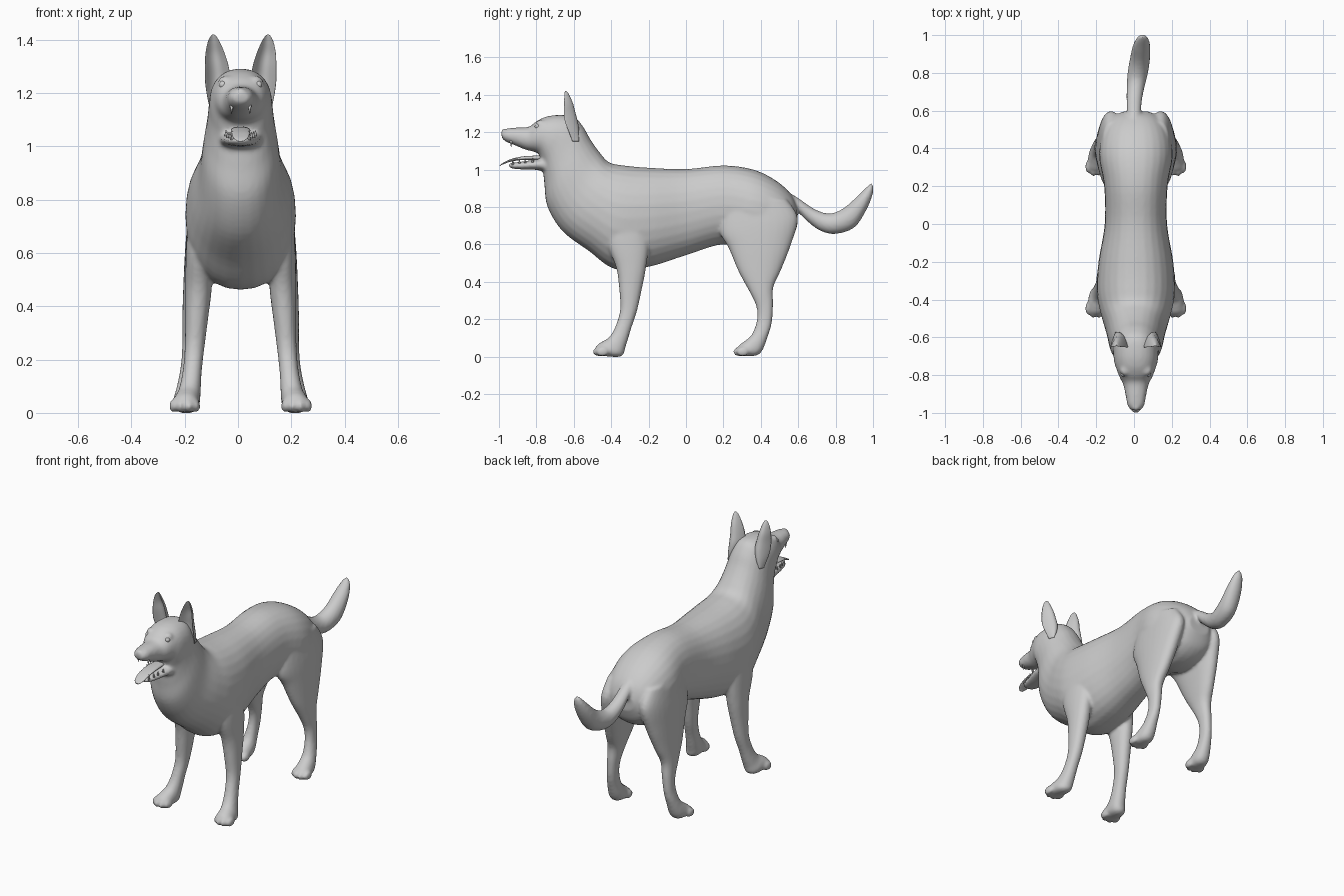
import bpy, bmesh
from math import cos, sin, pi
from mathutils import Vector, Matrix

OFFSET = 0.01   # the animal stands very slightly right of centre


def spow(v, e):
    return abs(v) ** e * (1 if v >= 0 else -1)


def spline(rows, steps):
    """Catmull-Rom interpolation through rows of numbers."""
    out = []
    for i in range(len(rows) - 1):
        a, b = rows[i], rows[i + 1]
        p = rows[max(i - 1, 0)]
        n = rows[min(i + 2, len(rows) - 1)]
        for s in range(steps):
            t = s / steps
            out.append([b1 + 0.5 * t * (c - a0 + t * (2 * a0 - 5 * b1 + 4 * c - d + t * (3 * (b1 - c) + d - a0)))
                        for a0, b1, c, d in zip(p, a, b, n)])
    return out + [list(rows[-1])]


def skin(bm, rings):
    """Joins rings of points to a closed tube."""
    loops = [[bm.verts.new(p) for p in r] for r in rings]
    n = len(loops[0])
    faces = [bm.faces.new((a[i], a[(i + 1) % n], b[(i + 1) % n], b[i]))
             for a, b in zip(loops, loops[1:]) for i in range(n)]
    faces += [bm.faces.new(loops[0][::-1]), bm.faces.new(loops[-1])]
    bmesh.ops.recalc_face_normals(bm, faces=faces)


def loft(bm, rows, side=1, power=2.2, n=28):
    """Row: y, z of one profile edge, y, z of the opposite edge, half width, x centre."""
    rings = []
    for y1, z1, y2, z2, w, x in spline([tuple(r) + (0,) * (6 - len(r)) for r in rows], 5):
        c = Vector((x * side, (y1 + y2) / 2, (z1 + z2) / 2))
        v = Vector((0, (y1 - y2) / 2, (z1 - z2) / 2))
        rings.append([c + Vector((w, 0, 0)) * spow(cos(t), 2 / power) + v * spow(sin(t), 2 / power)
                      for t in (2 * pi * k / n for k in range(n))])
    skin(bm, rings)


def ball(bm, centre, size):
    m = Matrix.Translation(centre) @ Matrix.Diagonal((*size, 1))
    bmesh.ops.create_uvsphere(bm, u_segments=16, v_segments=10, radius=1, matrix=m)


def finish(name, bm):
    me = bpy.data.meshes.new(name)
    bm.to_mesh(me)
    bm.free()
    for p in me.polygons:
        p.use_smooth = True
    ob = bpy.data.objects.new(name, me)
    ob.location.x = OFFSET
    bpy.context.collection.objects.link(ob)
    return ob


# Trunk, neck and head, from rump to nose
body = bmesh.new()
loft(body, [
    (.595, .80, .595, .70, .07), (.56, .87, .56, .62, .13), (.48, .942, .48, .57, .178),
    (.36, 1.0, .36, .56, .195), (.20, 1.022, .20, .60, .168), (0, 1.003, 0, .542, .165),
    (-.20, 1.01, -.20, .48, .198), (-.33, 1.022, -.38, .468, .207), (-.41, 1.038, -.52, .565, .188),
    (-.46, 1.09, -.66, .67, .158), (-.51, 1.16, -.74, .80, .142), (-.55, 1.23, -.757, .92, .127),
    (-.60, 1.282, -.765, 1.0, .12), (-.68, 1.292, -.775, 1.05, .115), (-.75, 1.282, -.79, 1.085, .102),
    (-.80, 1.258, -.82, 1.097, .087), (-.84, 1.229, -.86, 1.107, .067), (-.91, 1.224, -.92, 1.132, .053),
    (-.96, 1.218, -.96, 1.148, .044), (-.988, 1.198, -.983, 1.165, .026)])

# Brow ridges and nose
ball(body, (0, -.968, 1.198), (.026, .022, .022))
for s in (-1, 1):
    ball(body, (.055 * s, -.775, 1.24), (.03, .03, .026))

# Lower jaw
loft(body, [
    (-.70, 1.08, -.71, .96, .085), (-.77, 1.06, -.78, .995, .077), (-.86, 1.045, -.86, 1.0, .058),
    (-.92, 1.037, -.92, 1.004, .042), (-.95, 1.033, -.945, 1.012, .022)])

# Legs and toes
front_leg = [
    (-.40, .82, -.22, .82, .04, .15), (-.42, .62, -.20, .62, .05, .155), (-.372, .47, -.213, .48, .05, .158),
    (-.357, .36, -.238, .35, .043, .165), (-.352, .25, -.263, .24, .037, .173), (-.378, .16, -.293, .15, .036, .182),
    (-.41, .105, -.322, .055, .042, .192), (-.44, .085, -.345, .002, .049, .202),
    (-.472, .065, -.43, .002, .047, .207), (-.49, .035, -.48, .008, .035, .21)]
back_leg = [
    (.22, .85, .54, .84, .055, .125), (.18, .68, .598, .74, .07, .13), (.228, .58, .562, .60, .063, .147),
    (.283, .45, .507, .46, .05, .166), (.343, .34, .467, .37, .039, .18), (.378, .26, .466, .28, .032, .187),
    (.378, .19, .46, .19, .03, .193), (.353, .12, .442, .12, .035, .20), (.32, .088, .40, .02, .046, .205),
    (.29, .066, .34, .002, .047, .208), (.268, .04, .28, .008, .035, .21)]
for s in (-1, 1):
    for leg, tip in ((front_leg, -.465), (back_leg, .285)):
        loft(body, leg, s)
        for k, dx in enumerate((-.043, -.016, .016, .043)):
            y = tip + (.018 if k in (0, 3) else 0)
            ball(body, ((.21 + dx) * s, y, .026), (.015, .034, .026))

# Tail, curving up and to the side
loft(body, [
    (.50, .91, .50, .83, .035, -.01), (.60, .848, .583, .785, .037, -.01), (.68, .793, .65, .722, .042, -.008),
    (.75, .766, .72, .672, .048, 0), (.80, .772, .80, .656, .054, .01), (.855, .803, .90, .69, .053, .022),
    (.92, .862, .965, .785, .046, .03), (.967, .908, .998, .868, .03, .035), (.992, .93, 1.002, .912, .01, .035)],
    power=2)

body_ob = finish("dog_body", body)
m = body_ob.modifiers.new("merge", 'REMESH')
m.mode = 'VOXEL'
m.voxel_size = .009
m.use_smooth_shade = True
m = body_ob.modifiers.new("soften", 'SMOOTH')
m.factor = .5
m.iterations = 6

# Ears: cupped blades; row: z, inner x, outer x, front y, cup depth, thickness
ear_rows = [
    (1.15, .095, .118, -.605, .02, .012), (1.20, .06, .128, -.625, .04, .014), (1.25, .04, .134, -.645, .055, .013),
    (1.30, .045, .134, -.653, .052, .011), (1.35, .06, .132, -.652, .04, .009), (1.39, .077, .124, -.65, .022, .008),
    (1.412, .09, .114, -.648, .01, .006), (1.42, .099, .106, -.645, .002, .003)]
for s, label in ((-1, "right"), (1, "left")):
    bm = bmesh.new()
    rings = []
    for z, x0, x1, y, cup, th in spline(ear_rows, 4):
        rings.append([Vector((s * ((x0 + x1) / 2 + (x1 - x0) / 2 * cos(t)),
                              y + cup * (1 - cos(t) ** 2) + th * sin(t), z))
                      for t in (2 * pi * k / 24 for k in range(24))])
    skin(bm, rings)
    finish(label + "_ear", bm)

    # Eyes
    bm = bmesh.new()
    ball(bm, (.066 * s, -.794, 1.231), (.015, .015, .015))
    finish(label + "_eye", bm)

# Tongue hanging forward
bm = bmesh.new()
loft(bm, [
    (-.75, 1.075, -.75, 1.05, .03), (-.86, 1.072, -.86, 1.052, .036), (-.93, 1.058, -.93, 1.044, .034),
    (-.975, 1.038, -.978, 1.028, .028), (-.995, 1.024, -.997, 1.018, .012)], power=2.5)
finish("tongue", bm)

# Teeth along the lower jaw and the upper canines
bm = bmesh.new()
for s in (-1, 1):
    for x, y, z, h in ((.055, -.82, 1.05, .022), (.048, -.86, 1.045, .022), (.04, -.89, 1.043, .022),
                       (.031, -.925, 1.042, .034), (.034, -.935, 1.138, -.034)):
        bmesh.ops.create_cone(bm, cap_ends=True, segments=8, radius1=.007 if h > 0 else .001,
                              radius2=.001 if h > 0 else .007, depth=abs(h),
                              matrix=Matrix.Translation((x * s, y, z)))
finish("teeth", bm)
